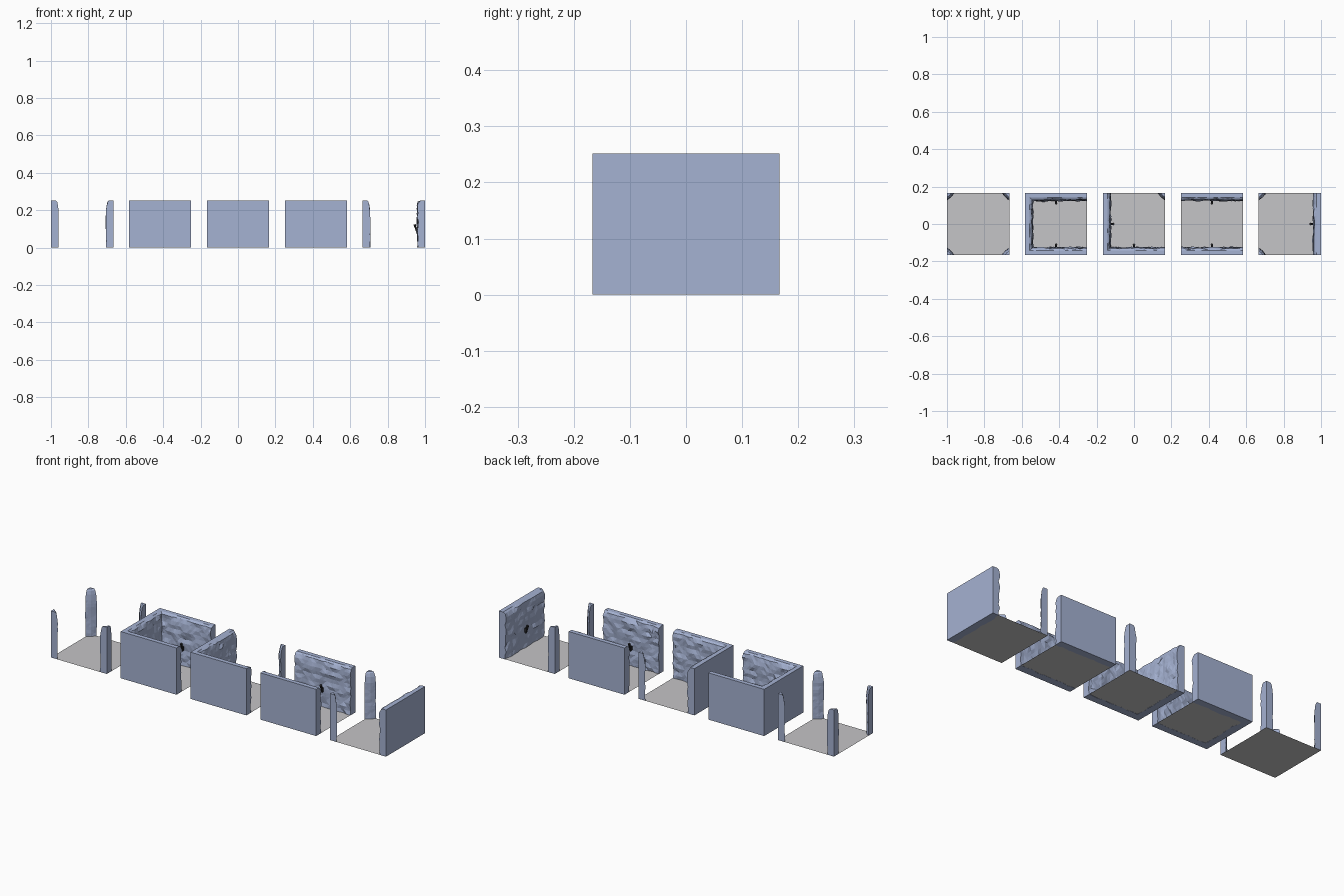
import bpy, bmesh, math
from mathutils import Vector, Matrix, noise

if "Cube" in bpy.data.objects:
    bpy.data.objects.remove(bpy.data.objects["Cube"], do_unlink=True)

HALF = 1 / 6        # half a tile
PITCH = 5 / 12      # spacing between tiles
TOP = 0.252
DEPTH = 0.04


def material(name, rgb):
    m = bpy.data.materials.new(name)
    m.use_nodes = True
    m.diffuse_color = (*rgb, 1)
    m.node_tree.nodes["Principled BSDF"].inputs["Base Color"].default_value = (*rgb, 1)
    return m


STONE = material("blue_grey_stone", (0.376, 0.445, 0.645))
FLOOR = material("pale_grey_floor", (0.56, 0.555, 0.57))
IRON = material("dark_iron", (0.02, 0.02, 0.022))


def finish(name, bm, mat):
    bmesh.ops.recalc_face_normals(bm, faces=bm.faces)
    mesh = bpy.data.meshes.new(name)
    bm.to_mesh(mesh)
    bm.free()
    mesh.materials.append(mat)
    ob = bpy.data.objects.new(name, mesh)
    bpy.context.collection.objects.link(ob)
    return ob


# Rock section: plain outer face, chamfered top, rough inner face
ROWS = 11
WALL_SECTION = [(0, 0), (0, TOP), (0.024, TOP), (0.034, 0.245)] + [
    (DEPTH, 0.226 * (1 - i / ROWS)) for i in range(ROWS + 1)]
POST_SECTION = [(0, 0), (0, TOP), (0.024, TOP), (0.031, 0.245), (0.036, 0.226)] + [
    (DEPTH, 0.195 * (1 - i / ROWS)) for i in range(ROWS + 1)]


def sweep(name, cx, path, section, steps, rough, lift=0.0):
    """Sweep the section along (outer point, inward direction) pairs."""
    stations = []
    for (p, n), (q, m) in zip(path, path[1:]):
        p, n, q, m = map(Vector, (p, n, q, m))
        stations += [(p.lerp(q, i / steps), n.lerp(m, i / steps)) for i in range(steps)]
    stations.append((Vector(path[-1][0]), Vector(path[-1][1])))
    bm = bmesh.new()
    rings = []
    for p, n in stations:
        ring = []
        for k, (d, z) in enumerate(section):
            spot = p + n * d
            if k > 2:
                sample = Vector(((spot.x + cx) * 22, spot.y * 22, z * 30))
                d += rough * noise.noise(sample) + rough * 0.5 * noise.noise(sample * 2.3)
            spot = p + n * d
            ring.append(bm.verts.new((spot.x + cx, spot.y, max(z, lift))))
        rings.append(ring)
    count = len(section)
    for a, b in zip(rings, rings[1:]):
        for k in range(count):
            j = (k + 1) % count
            bm.faces.new((a[k], a[j], b[j], b[k]))
    bm.faces.new(rings[0])
    bm.faces.new(rings[-1][::-1])
    bmesh.ops.remove_doubles(bm, verts=bm.verts, dist=1e-5)
    rocky = [f for f in bm.faces if len(f.verts) == 4]
    bmesh.ops.triangulate(bm, faces=rocky)
    return finish(name, bm, STONE)


def corner(sx, sy):
    return (sx * HALF, sy * HALF), (-sx, -sy)


def open_end(sx, sy, along_x):
    return (sx * HALF, sy * HALF), ((0, -sy) if along_x else (-sx, 0))


def post(name, cx, sx, sy):
    p = (sx * HALF, sy * HALF)
    path = [(p, (-sx, 0)), (p, (-sx * 0.56, -sy * 0.56)), (p, (0, -sy))]
    sweep(name, cx, path, POST_SECTION, 2, 0.003, 0.001)


def torch(name, cx, dx, dy):
    """Bracket and leaning torch on the wall lying towards (dx, dy)."""
    bm = bmesh.new()
    out = Vector((-dx, -dy, 0))
    base = Vector((cx + dx * HALF, dy * HALF, 0))
    turn = Matrix.Rotation(math.atan2(-dy, -dx), 4, 'Z')
    bmesh.ops.create_cube(bm, size=1, matrix=Matrix.Translation(
        base + out * 0.042 + Vector((0, 0, 0.096))) @ turn @ Matrix.Diagonal((0.014, 0.012, 0.022, 1)))
    lean = turn @ Matrix.Rotation(0.25, 4, 'Y')
    bmesh.ops.create_cone(bm, cap_ends=True, segments=6, radius1=0.003, radius2=0.007, depth=0.045,
                          matrix=Matrix.Translation(base + out * 0.05 + Vector((0, 0, 0.102))) @ lean)
    finish(name, bm, IRON)


# Floors
TILES = ["pillar_tile", "end_tile", "corner_tile", "passage_tile", "side_tile"]
CENTRES = [(i - 2) * PITCH for i in range(5)]
for tile, cx in zip(TILES, CENTRES):
    bm = bmesh.new()
    bmesh.ops.create_grid(bm, x_segments=1, y_segments=1, size=HALF,
                          matrix=Matrix.Translation((cx, 0, 0.0006)))
    finish(tile + "_floor", bm, FLOOR)

# Walls
STEPS = 16
ROUGH = 0.009
sweep("end_tile_wall", CENTRES[1],
      [open_end(1, -1, True), corner(-1, -1), corner(-1, 1), open_end(1, 1, True)],
      WALL_SECTION, STEPS, ROUGH)
sweep("corner_tile_wall", CENTRES[2],
      [open_end(1, -1, True), corner(-1, -1), open_end(-1, 1, False)],
      WALL_SECTION, STEPS, ROUGH)
for side, sy in (("front", -1), ("back", 1)):
    sweep("passage_tile_%s_wall" % side, CENTRES[3],
          [open_end(1, sy, True), open_end(-1, sy, True)], WALL_SECTION, STEPS, ROUGH)
sweep("side_tile_wall", CENTRES[4],
      [open_end(1, -1, False), open_end(1, 1, False)], WALL_SECTION, STEPS, ROUGH)

# Corner posts
for side, sy in (("front", -1), ("back", 1)):
    post("pillar_tile_%s_right_post" % side, CENTRES[0], -1, sy)
    post("pillar_tile_%s_left_post" % side, CENTRES[0], 1, sy)
    post("side_tile_%s_post" % side, CENTRES[4], -1, sy)
post("corner_tile_post", CENTRES[2], 1, 1)

# Torches
for tile, dx, dy in ((1, 0, 1), (1, 0, -1), (2, -1, 0), (2, 0, -1),
                     (3, 0, 1), (3, 0, -1), (4, 1, 0)):
    torch(TILES[tile] + "_torch", CENTRES[tile], dx, dy)
